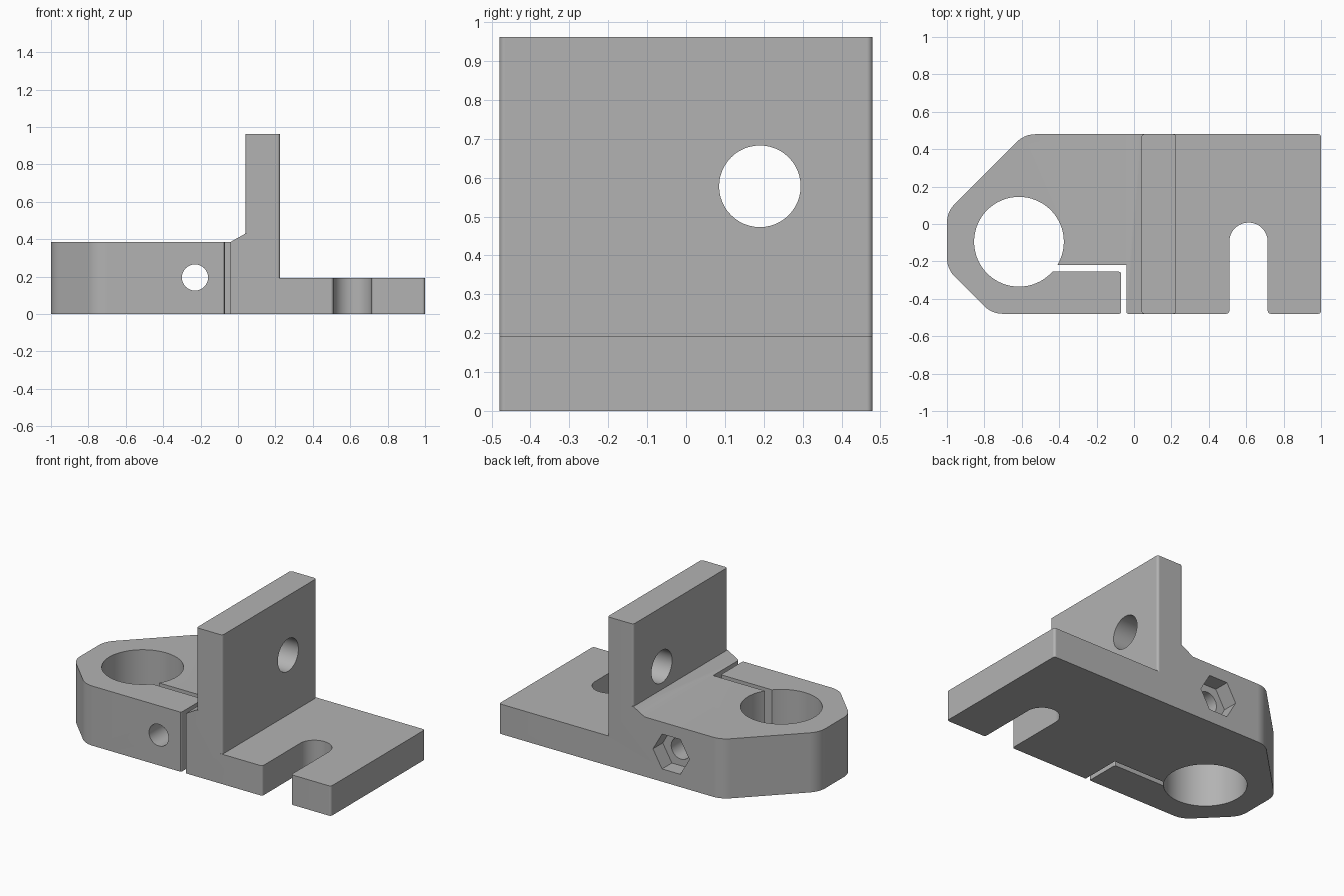
import bpy, bmesh, math
from mathutils import Vector, Matrix

if "Cube" in bpy.data.objects:
    bpy.data.objects.remove(bpy.data.objects["Cube"], do_unlink=True)

HALF, TOP, SLAB, CLAMP = 0.48, 0.962, 0.193, 0.385
WALL_X0, WALL_X1 = 0.04, 0.225

grey = bpy.data.materials.new("plain grey")
grey.use_nodes = True
grey.diffuse_color = (0.45, 0.45, 0.45, 1)
grey.node_tree.nodes["Principled BSDF"].inputs["Base Color"].default_value = grey.diffuse_color


def rounded(corners):
    """Replace each (x, y, radius) corner by a fillet arc."""
    out = []
    for i, (x, y, r) in enumerate(corners):
        p = Vector((x, y))
        if r == 0:
            out.append(p)
            continue
        a = (Vector(corners[i - 1][:2]) - p).normalized()
        b = (Vector(corners[(i + 1) % len(corners)][:2]) - p).normalized()
        half = a.angle(b) / 2
        centre = p + (a + b).normalized() * r / math.sin(half)
        start = p + a * r / math.tan(half) - centre
        sweep = math.pi - 2 * half
        if a.x * b.y - a.y * b.x > 0:
            sweep = -sweep
        n = max(3, int(abs(sweep) * r * 60) + 3)
        for k in range(n + 1):
            out.append(centre + Matrix.Rotation(sweep * k / n, 2) @ start)
    return out


def prism(name, points, low, high, axis="Z"):
    """Extrude a flat outline along z, y (outline in x,z) or x (outline in y,z)."""
    place = {"Z": lambda p, h: (p[0], p[1], h),
             "Y": lambda p, h: (p[0], h, p[1]),
             "X": lambda p, h: (h, p[0], p[1])}[axis]
    bm = bmesh.new()
    face = bm.faces.new([bm.verts.new(place(p, low)) for p in points])
    shift = Vector(place((0, 0), high - low))
    new = bmesh.ops.extrude_face_region(bm, geom=[face], use_keep_orig=True)["geom"]
    bmesh.ops.translate(bm, vec=shift, verts=[v for v in new if isinstance(v, bmesh.types.BMVert)])
    bmesh.ops.recalc_face_normals(bm, faces=bm.faces)
    mesh = bpy.data.meshes.new(name)
    bm.to_mesh(mesh)
    bm.free()
    mesh.materials.append(grey)
    obj = bpy.data.objects.new(name, mesh)
    bpy.context.collection.objects.link(obj)
    return obj


def circle(cx, cy, r, n):
    return [(cx + r * math.cos(math.tau * k / n), cy + r * math.sin(math.tau * k / n)) for k in range(n)]


def combine(body, tool, operation="DIFFERENCE"):
    bpy.context.view_layer.objects.active = body
    mod = body.modifiers.new("cut", "BOOLEAN")
    mod.operation, mod.object, mod.solver = operation, tool, "EXACT"
    bpy.ops.object.modifier_apply(modifier=mod.name)
    bpy.data.objects.remove(tool, do_unlink=True)


# Plan outline with clamp slit and open fork slot
soft, big = 0.015, 0.14
plan = rounded([
    (-0.76, -HALF, big), (-0.07, -HALF, 0.008), (-0.07, -0.255, 0.01),
    (-0.6, -0.255, 0), (-0.6, -0.22, 0), (-0.04, -0.22, 0), (-0.04, -HALF, 0.008),
    (0.51, -HALF, soft), (0.51, 0.0075, 0.102), (0.715, 0.0075, 0.102),
    (0.715, -HALF, soft), (1, -HALF, soft), (1, HALF, soft),
    (-0.585, HALF, big), (-1, 0.065, big), (-1, -0.24, big)])
bracket = prism("clamp_bracket", plan, 0, TOP)

# Side profile: clamp block, sloped step, upright wall and slab
profile = [(-1.1, -0.1), (1.1, -0.1), (1.1, SLAB), (WALL_X1, SLAB), (WALL_X1, 1.1),
           (WALL_X0, 1.1), (WALL_X0, 0.43), (-0.04, CLAMP), (-1.1, CLAMP)]
combine(bracket, prism("profile_cutter", profile, -1, 1, "Y"), "INTERSECT")

# Rod bore, clamp screw hole, nut pocket and wall hole
combine(bracket, prism("bore_cutter", circle(-0.615, -0.095, 0.24, 64), -0.1, 0.6))
combine(bracket, prism("screw_cutter", circle(-0.23, 0.195, 0.07, 32), -0.6, 0.6, "Y"))
combine(bracket, prism("nut_cutter", circle(-0.23, 0.195, 0.13, 6), 0.38, 0.6, "Y"))
combine(bracket, prism("wall_hole_cutter", circle(0.19, 0.578, 0.105, 48), -0.2, 0.5, "X"))

# Small rounds on the upright edges of the wall
for x, sx, low in ((WALL_X1, 1, SLAB), (WALL_X0, -1, 0.43)):
    for sy in (-1, 1):
        r, e = soft, 0.02
        arc = [(r * (math.sin(t) - 1), r * (math.cos(t) - 1)) for t in (k * math.pi / 8 for k in range(5))]
        shape = arc + [(e, -r), (e, e), (-r, e)]
        points = [(x + sx * u, sy * (HALF + v)) for u, v in shape]
        combine(bracket, prism("edge_cutter", points, low, 1.1))

# Smooth curved walls, keep the machined edges crisp
bpy.ops.object.select_all(action="DESELECT")
bracket.select_set(True)
bpy.context.view_layer.objects.active = bracket
bpy.ops.object.shade_smooth_by_angle(angle=math.radians(30))
weighted = bracket.modifiers.new("even shading", "WEIGHTED_NORMAL")
weighted.keep_sharp = True
